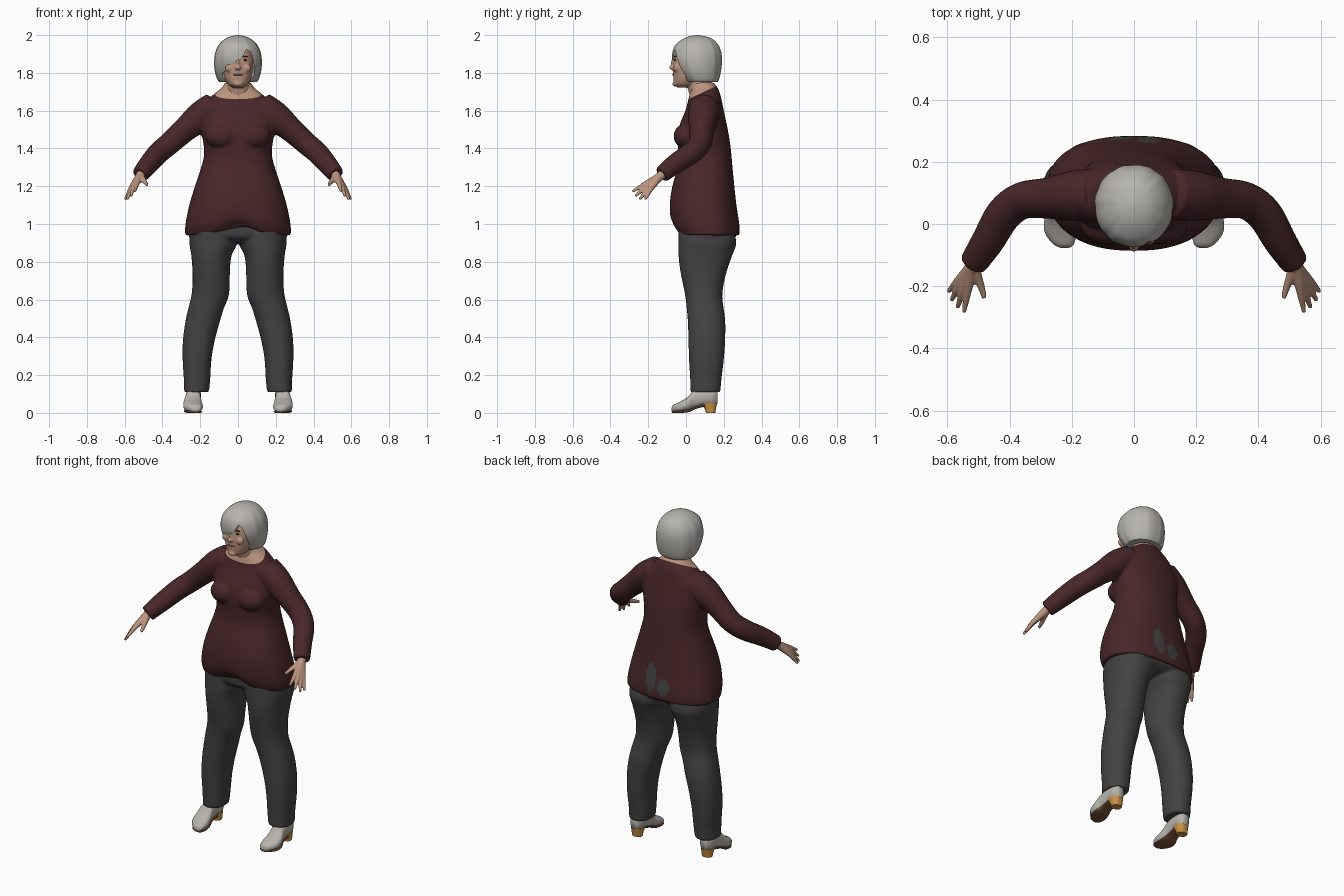
import bpy, bmesh, math
from mathutils import Vector, Matrix

if "Cube" in bpy.data.objects:
    bpy.data.objects.remove(bpy.data.objects["Cube"])


def material(name, r, g, b):
    m = bpy.data.materials.new(name)
    m.use_nodes = True
    m.diffuse_color = (r, g, b, 1)
    bsdf = next(n for n in m.node_tree.nodes if n.type == 'BSDF_PRINCIPLED')
    bsdf.inputs["Base Color"].default_value = (r, g, b, 1)
    bsdf.inputs["Roughness"].default_value = 0.8
    return m


KNIT = material("maroon knit", .065, .02, .022)
CLOTH = material("charcoal cloth", .056, .056, .057)
SKIN = material("skin", .50, .30, .21)
HAIR = material("silver hair", .47, .455, .42)
SHOE = material("pale leather", .47, .45, .41)
SOLE = material("brown sole", .17, .075, .035)
HEEL = material("tan heel", .60, .29, .06)
LIP = material("lips", .33, .15, .12)
DARK = material("dark eye", .04, .03, .025)


def dense(rows, k=4):
    """Smooth in-between rows with a Catmull-Rom spline."""
    out = []
    for i in range(len(rows) - 1):
        a, b, c, d = (rows[max(i - 1, 0)], rows[i], rows[i + 1],
                      rows[min(i + 2, len(rows) - 1)])
        for s in range(k):
            t = s / k
            out.append([q + .5 * t * (r - p + t * (2*p - 5*q + 4*r - s2 + t * (3*(q - r) + s2 - p)))
                        for p, q, r, s2 in zip(a, b, c, d)])
    return out + [list(rows[-1])]


def loft(bm, rings, n=40, p=2.0, ripple=0.0):
    """Skin rings of (centre, half axis u, half axis v) and cap both ends."""
    def sup(w):
        return math.copysign(abs(w) ** (2 / p), w)
    loops = []
    for c, u, v in rings:
        loop = []
        for i in range(n):
            a = 2 * math.pi * i / n
            f = 1 + ripple * (math.sin(11 * a) + .6 * math.sin(17 * a + 1))
            loop.append(bm.verts.new(c + f * (u * sup(math.cos(a)) + v * sup(math.sin(a)))))
        loops.append(loop)
    for a, b in zip(loops, loops[1:]):
        for i in range(n):
            j = (i + 1) % n
            bm.faces.new((a[i], a[j], b[j], b[i]))
    bm.faces.new(loops[0])
    bm.faces.new(loops[-1])


def z_rings(rows, side=1):
    """Rows: height, centre x, half width, front y, back y."""
    return [(Vector((side * x, (f + b) / 2, z)), Vector((w, 0, 0)), Vector((0, (b - f) / 2, 0)))
            for z, x, w, f, b in dense(rows)]


def y_rings(rows, side):
    """Rows: y, centre x, half width, bottom, top."""
    return [(Vector((side * x, y, (lo + hi) / 2)), Vector((w, 0, 0)), Vector((0, 0, (hi - lo) / 2)))
            for y, x, w, lo, hi in dense(rows)]


def tube(bm, rows, side=1, n=20):
    """Rows: x, y, z, radius along a path."""
    pts = dense(rows)
    pos = [Vector((side * q[0], q[1], q[2])) for q in pts]
    rings = []
    for i, q in enumerate(pts):
        t = (pos[min(i + 1, len(pos) - 1)] - pos[max(i - 1, 0)]).normalized()
        u = t.cross(Vector((0, 1, .3))).normalized()
        rings.append((pos[i], u * q[3], t.cross(u) * q[3]))
    loft(bm, rings, n)


def ball(bm, centre, size):
    m = Matrix.Translation(centre) @ Matrix.Diagonal((*size, 1))
    bmesh.ops.create_uvsphere(bm, u_segments=24, v_segments=16, radius=1, matrix=m)


def finish(name, bm, mat, angle=180):
    bmesh.ops.recalc_face_normals(bm, faces=bm.faces)
    me = bpy.data.meshes.new(name)
    bm.to_mesh(me)
    bm.free()
    me.materials.append(mat)
    me.shade_smooth()
    me.set_sharp_from_angle(angle=math.radians(angle))
    ob = bpy.data.objects.new(name, me)
    bpy.context.scene.collection.objects.link(ob)
    return ob


def bake(ob, mat, angle=180):
    """Apply the modifiers of an object."""
    bpy.context.view_layer.update()
    dg = bpy.context.evaluated_depsgraph_get()
    me = bpy.data.meshes.new_from_object(ob.evaluated_get(dg))
    ob.modifiers.clear()
    ob.data = me
    me.materials.clear()
    me.materials.append(mat)
    me.shade_smooth()
    me.set_sharp_from_angle(angle=math.radians(angle))


def fuse(ob, voxel, rounds, mat, angle=180):
    """Melt overlapping volumes into one soft skin."""
    r = ob.modifiers.new("fuse", 'REMESH')
    r.mode = 'VOXEL'
    r.voxel_size = voxel
    s = ob.modifiers.new("soften", 'SMOOTH')
    s.iterations = rounds
    bake(ob, mat, angle)


# Sweater: torso with arched front hem, bust and sleeves
bm = bmesh.new()
loft(bm, z_rings([
    (.94, 0, .28, -.05, .283), (1.0, 0, .278, -.078, .282), (1.1, 0, .258, -.086, .267),
    (1.2, 0, .228, -.072, .256), (1.3, 0, .195, -.045, .246), (1.37, 0, .179, -.04, .24),
    (1.45, 0, .187, -.045, .23), (1.52, 0, .2, -.035, .217), (1.6, 0, .198, -.003, .2),
    (1.65, 0, .165, .01, .19), (1.69, 0, .125, .02, .18), (1.72, 0, .088, .028, .168),
    (1.75, 0, .068, .025, .145)]), 64, 2.35)
for v in bm.verts:
    if v.co.z < 1.06 and v.co.y < .1:
        v.co.z += .055 * math.exp(-(v.co.x / .1) ** 2) * (1.06 - v.co.z) / .12
for s in (1, -1):
    ball(bm, (s * .088, 0, 1.465), (.085, .066, .066))
    tube(bm, [(.12, .097, 1.62, .082), (.2, .09, 1.567, .08), (.28, .083, 1.5, .066),
              (.36, .075, 1.428, .06), (.42, .03, 1.377, .058), (.47, -.055, 1.32, .053),
              (.518, -.128, 1.262, .045)], s, 32)
sweater = finish("sweater", bm, KNIT)
fuse(sweater, .0085, 4, KNIT, 60)

# Neckline cut and the trouser cloth showing at the lower back
bm = bmesh.new()
bm.from_mesh(sweater.data)
point, normal = Vector((0, .01, 1.66)), Vector((0, -.467, 1)).normalized()
near = [f for f in bm.faces if f.calc_center_median().z > 1.6]
geom = near + list({e for f in near for e in f.edges}) + list({v for f in near for v in f.verts})
bmesh.ops.bisect_plane(bm, geom=geom, plane_co=point, plane_no=normal)
for f in bm.faces:
    c = f.calc_center_median()
    tall = ((c.x - .045) / .036) ** 2 + ((c.z - 1.06) / .085) ** 2 < 1
    short = ((c.x + .04) / .038) ** 2 + ((c.z - 1.02) / .05) ** 2 < 1
    if c.z > 1.6 and (c - point).dot(normal) > 0:
        f.material_index = 1
    elif c.y > .2 and (tall or short):
        f.material_index = 2
bm.to_mesh(sweater.data)
bm.free()
sweater.data.materials.append(SKIN)
sweater.data.materials.append(CLOTH)

# Trousers: hips and two legs
bm = bmesh.new()
loft(bm, z_rings([(.9, 0, .19, .01, .2), (.93, 0, .257, -.034, .262), (.97, 0, .258, -.042, .266),
                  (1.03, 0, .24, -.045, .255)]), 48, 2.3)
for s in (1, -1):
    loft(bm, z_rings([
        (.98, .13, .12, -.04, .25), (.9, .13, .127, -.04, .266), (.84, .14, .108, -.04, .247),
        (.77, .142, .1, -.033, .222), (.7, .142, .098, -.02, .203), (.62, .148, .099, -.004, .192),
        (.55, .17, .094, .004, .2), (.48, .188, .091, .01, .208), (.38, .208, .084, .013, .207),
        (.28, .217, .076, .016, .2), (.18, .217, .07, .022, .188), (.11, .22, .066, .024, .182)],
        s), 40, 2.2)
trousers = finish("trousers", bm, CLOTH)
fuse(trousers, .0085, 4, CLOTH, 60)

# Head with neck and nose
bm = bmesh.new()
loft(bm, z_rings([
    (1.722, 0, .025, -.045, .03), (1.74, 0, .052, -.062, .07), (1.775, 0, .072, -.067, .11),
    (1.82, 0, .081, -.069, .13), (1.87, 0, .083, -.066, .14), (1.92, 0, .07, -.05, .14),
    (1.95, 0, .04, -.01, .1)]), 40, 2.2)
loft(bm, z_rings([(1.66, 0, .07, .025, .15), (1.72, 0, .066, .01, .14), (1.8, 0, .062, 0, .13)]))
ball(bm, (0, -.07, 1.828), (.017, .02, .013))
ball(bm, (0, -.064, 1.848), (.01, .017, .03))
ball(bm, (0, -.058, 1.742), (.024, .014, .014))
for s in (1, -1):
    ball(bm, (s * .045, -.05, 1.825), (.024, .016, .022))
head = finish("head", bm, SKIN)
fuse(head, .005, 3, SKIN)

# Eyes, brows and mouth
for s, label in ((1, "left"), (-1, "right")):
    for part, mat, z, size in (("eye", DARK, 1.868, (.013, .006, .005)),
                               ("brow", DARK, 1.886, (.018, .006, .003))):
        bm = bmesh.new()
        ball(bm, (s * .036, -.057, z), size)
        finish(label + "_" + part, bm, mat)
bm = bmesh.new()
ball(bm, (0, -.066, 1.79), (.026, .007, .0045))
finish("mouth", bm, LIP)

# Bobbed hair with a side-swept fringe, cut open over the face
bm = bmesh.new()
loft(bm, z_rings([
    (1.752, 0, .1, .0, .168), (1.77, 0, .111, -.02, .177), (1.81, 0, .122, -.05, .186),
    (1.86, 0, .126, -.071, .191), (1.91, 0, .119, -.071, .187), (1.95, 0, .1, -.055, .17),
    (1.98, 0, .068, -.015, .14), (1.994, 0, .036, .02, .1), (2.0, 0, .006, .055, .067)]),
    80, 2.1, .008)
hair = finish("hair", bm, HAIR)
bm = bmesh.new()
outline = [(-.083, 1.7), (-.08, 1.8), (-.045, 1.822), (-.005, 1.852), (.025, 1.885),
           (.045, 1.925), (.066, 1.912), (.083, 1.86), (.088, 1.7)]
face = bm.faces.new([bm.verts.new((x, -.3, z)) for x, z in outline])
sweep = bmesh.ops.extrude_face_region(bm, geom=[face])["geom"]
bmesh.ops.translate(bm, vec=(0, .3, 0), verts=[g for g in sweep if isinstance(g, bmesh.types.BMVert)])
cutter = finish("face_cutter", bm, HAIR)
cutter.hide_render = True
cut = hair.modifiers.new("face", 'BOOLEAN')
cut.operation = 'DIFFERENCE'
cut.object = cutter
bake(hair, HAIR, 35)
bpy.data.objects.remove(cutter)

# Hands, shoes, soles and heels
KNUCKLES = [((.534, -.212, 1.215), (.547, -.284, 1.172)), ((.549, -.209, 1.203), (.567, -.268, 1.148)),
            ((.56, -.198, 1.193), (.587, -.245, 1.13)), ((.567, -.184, 1.188), (.597, -.217, 1.13))]
for s, label in ((1, "left"), (-1, "right")):
    bm = bmesh.new()
    for k, tip in KNUCKLES:
        mid = [a * .5 + b * .5 for a, b in zip(k, tip)]
        tube(bm, [(.505, -.105, 1.28, .024), (.522, -.14, 1.25, .023), (*k, .0135),
                  (*mid, .0105), (*tip, .007)], s, 12)
    tube(bm, [(.515, -.13, 1.255, .02), (.505, -.165, 1.238, .016), (.492, -.2, 1.222, .012),
              (.481, -.238, 1.207, .008)], s, 12)
    hand = finish(label + "_hand", bm, SKIN)
    fuse(hand, .0045, 2, SKIN)

    bm = bmesh.new()
    loft(bm, y_rings([
        (-.077, .222, .012, .008, .026), (-.066, .226, .032, .006, .042), (-.03, .236, .05, .006, .06),
        (.01, .24, .049, .01, .085), (.04, .238, .042, .022, .118), (.09, .236, .04, .038, .132),
        (.14, .234, .038, .04, .132), (.166, .234, .022, .048, .125)], s), 32, 2.4)
    finish(label + "_shoe", bm, SHOE)

    bm = bmesh.new()
    loft(bm, y_rings([
        (-.074, .222, .014, 0, .012), (-.062, .226, .034, 0, .012), (-.025, .236, .047, 0, .012),
        (.015, .24, .044, .004, .02), (.05, .238, .034, .02, .034), (.1, .236, .033, .034, .046)],
        s), 24, 4)
    finish(label + "_sole", bm, SOLE, 40)

    bm = bmesh.new()
    loft(bm, z_rings([(0, .234, .029, .105, .155), (.02, .234, .031, .1, .158),
                      (.052, .234, .036, .075, .164)], s), 24, 2.6)
    finish(label + "_heel", bm, HEEL, 40)
